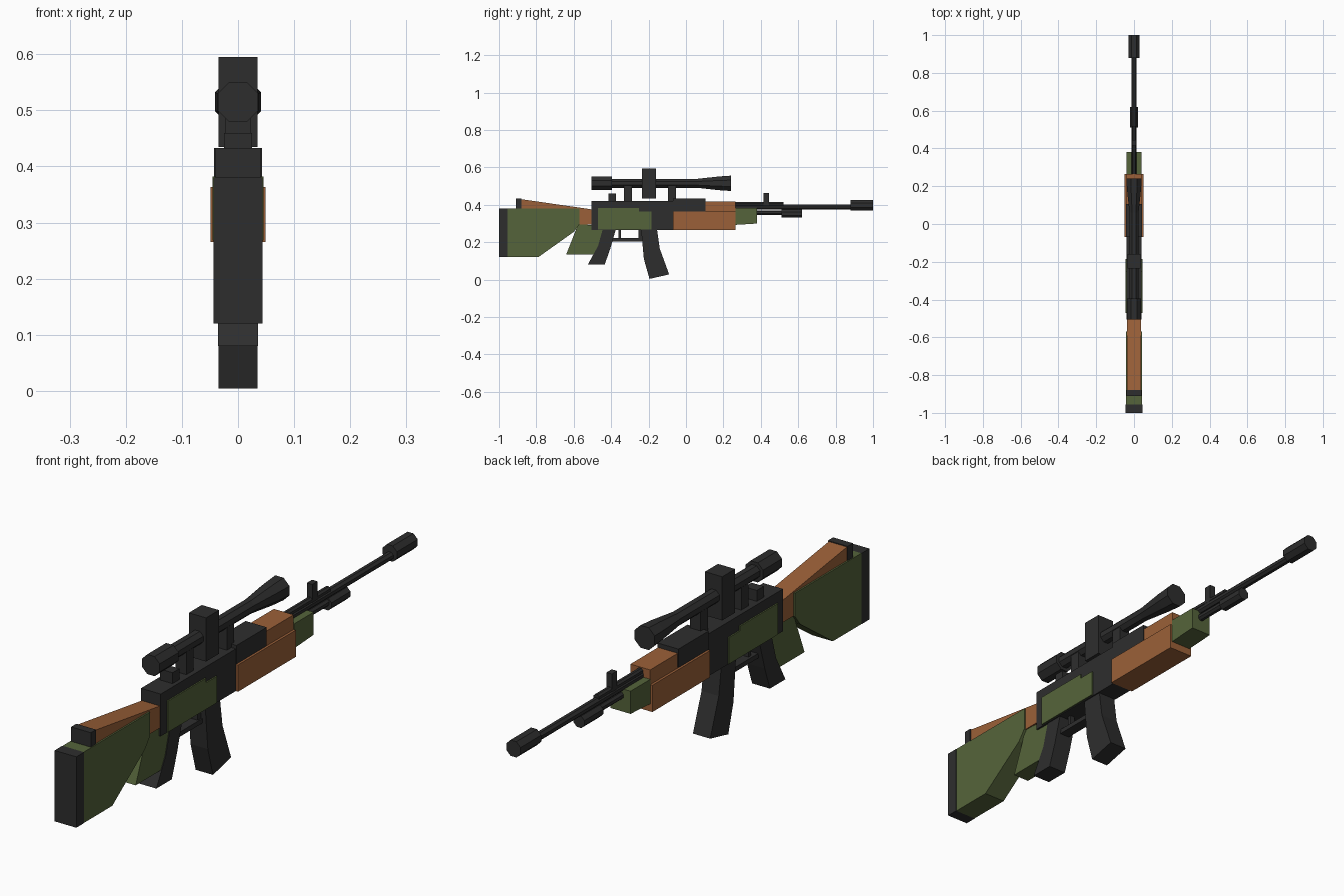
import bpy, bmesh, math

if "Cube" in bpy.data.objects:
    bpy.data.objects.remove(bpy.data.objects["Cube"])


def material(name, rgb):
    m = bpy.data.materials.new(name)
    m.diffuse_color = (*rgb, 1)
    m.use_nodes = True
    m.node_tree.nodes["Principled BSDF"].inputs["Base Color"].default_value = m.diffuse_color
    return m


DARK = material("dark metal", (0.027, 0.027, 0.027))
GREEN = material("olive green", (0.091, 0.127, 0.043))
WOOD = material("brown wood", (0.33, 0.118, 0.04))


def finish(name, bm, mat):
    bmesh.ops.recalc_face_normals(bm, faces=bm.faces)
    me = bpy.data.meshes.new(name)
    bm.to_mesh(me)
    bm.free()
    me.materials.append(mat)
    ob = bpy.data.objects.new(name, me)
    bpy.context.collection.objects.link(ob)
    return ob


def profile(name, pts, half_width, mat, x=0.0):
    """Side outline in (y, z), extruded across x."""
    bm = bmesh.new()
    f = bm.faces.new([bm.verts.new((x - half_width, y, z)) for y, z in pts])
    r = bmesh.ops.extrude_face_region(bm, geom=[f])
    for v in r["geom"]:
        if isinstance(v, bmesh.types.BMVert):
            v.co.x += 2 * half_width
    return finish(name, bm, mat)


def box(name, y0, y1, z0, z1, half_width, mat, x=0.0):
    return profile(name, [(y0, z0), (y1, z0), (y1, z1), (y0, z1)], half_width, mat, x)


def tube(name, rings, z, mat, sides=8):
    """Solid along y through (y, flat radius) rings."""
    bm = bmesh.new()
    loops = []
    for y, r in rings:
        r /= math.cos(math.pi / sides)
        loops.append([bm.verts.new((r * math.cos((i + .5) * math.tau / sides), y,
                                    z + r * math.sin((i + .5) * math.tau / sides)))
                      for i in range(sides)])
    for a, b in zip(loops, loops[1:]):
        for i in range(sides):
            j = (i + 1) % sides
            bm.faces.new((a[i], a[j], b[j], b[i]))
    bm.faces.new(loops[0])
    bm.faces.new(loops[-1])
    return finish(name, bm, mat)


# Stock
box("butt_pad", -1.0, -0.955, 0.12, 0.38, 0.044, DARK)
profile("stock", [(-0.955, 0.12), (-0.79, 0.12), (-0.60, 0.255), (-0.57, 0.295),
                  (-0.57, 0.38), (-0.955, 0.38)], 0.043, GREEN)
profile("stock_comb", [(-0.88, 0.36), (-0.60, 0.295), (-0.50, 0.295), (-0.50, 0.375),
                       (-0.88, 0.43)], 0.037, WOOD)
box("comb_cap", -0.91, -0.88, 0.37, 0.433, 0.04, DARK)

# Grips
profile("rear_grip", [(-0.64, 0.135), (-0.47, 0.135), (-0.40, 0.27), (-0.50, 0.29),
                      (-0.575, 0.30)], 0.033, GREEN)
profile("pistol_grip", [(-0.525, 0.08), (-0.435, 0.08), (-0.405, 0.165), (-0.375, 0.27),
                        (-0.445, 0.27), (-0.47, 0.18)], 0.036, DARK)

# Receiver with side plates
box("receiver", -0.505, -0.07, 0.265, 0.42, 0.04, DARK)
for side, label in ((-1, "left"), (1, "right")):
    profile(f"side_plate_{label}", [(-0.47, 0.268), (-0.185, 0.268), (-0.185, 0.365),
                                    (-0.25, 0.365), (-0.25, 0.382), (-0.47, 0.382)],
            0.004, GREEN, side * 0.041)
box("receiver_cover", -0.07, 0.105, 0.365, 0.433, 0.043, DARK)
box("rear_sight", -0.415, -0.375, 0.41, 0.46, 0.025, DARK)

# Handguard
box("handguard_lower", -0.07, 0.265, 0.265, 0.363, 0.049, WOOD)
box("handguard_upper", -0.07, 0.265, 0.36, 0.417, 0.04, WOOD)
profile("handguard_tip", [(0.265, 0.293), (0.38, 0.30), (0.38, 0.383), (0.265, 0.383)],
        0.041, GREEN)

# Magazine, trigger and guard
profile("magazine", [(-0.24, 0.27), (-0.225, 0.11), (-0.195, 0.004), (-0.09, 0.028),
                     (-0.14, 0.165), (-0.155, 0.27)], 0.035, DARK)
box("trigger_guard", -0.40, -0.235, 0.205, 0.222, 0.02, DARK)
box("guard_front_post", -0.255, -0.235, 0.21, 0.27, 0.015, DARK)
box("trigger", -0.362, -0.348, 0.215, 0.27, 0.01, DARK)

# Barrel, gas tube and muzzle
tube("barrel", [(0.25, 0.014), (0.89, 0.014)], 0.388, DARK)
tube("gas_tube", [(0.25, 0.011), (0.52, 0.011)], 0.403, DARK)
tube("muzzle", [(0.88, 0.029), (1.0, 0.029)], 0.398, DARK)
box("front_sight", 0.415, 0.445, 0.385, 0.463, 0.011, DARK)
tube("under_rod", [(0.37, 0.013), (0.52, 0.013)], 0.358, DARK)
tube("under_rod_end", [(0.51, 0.022), (0.62, 0.022)], 0.353, DARK)

# Scope
tube("scope", [(-0.505, 0.036), (-0.395, 0.036), (-0.395, 0.024), (0.06, 0.024),
               (0.18, 0.037), (0.24, 0.041)], 0.515, DARK)
box("scope_turret", -0.235, -0.16, 0.435, 0.595, 0.035, DARK)
for y, label in ((-0.31, "rear"), (-0.075, "front")):
    box(f"scope_mount_{label}", y - 0.021, y + 0.021, 0.41, 0.505, 0.022, DARK)
